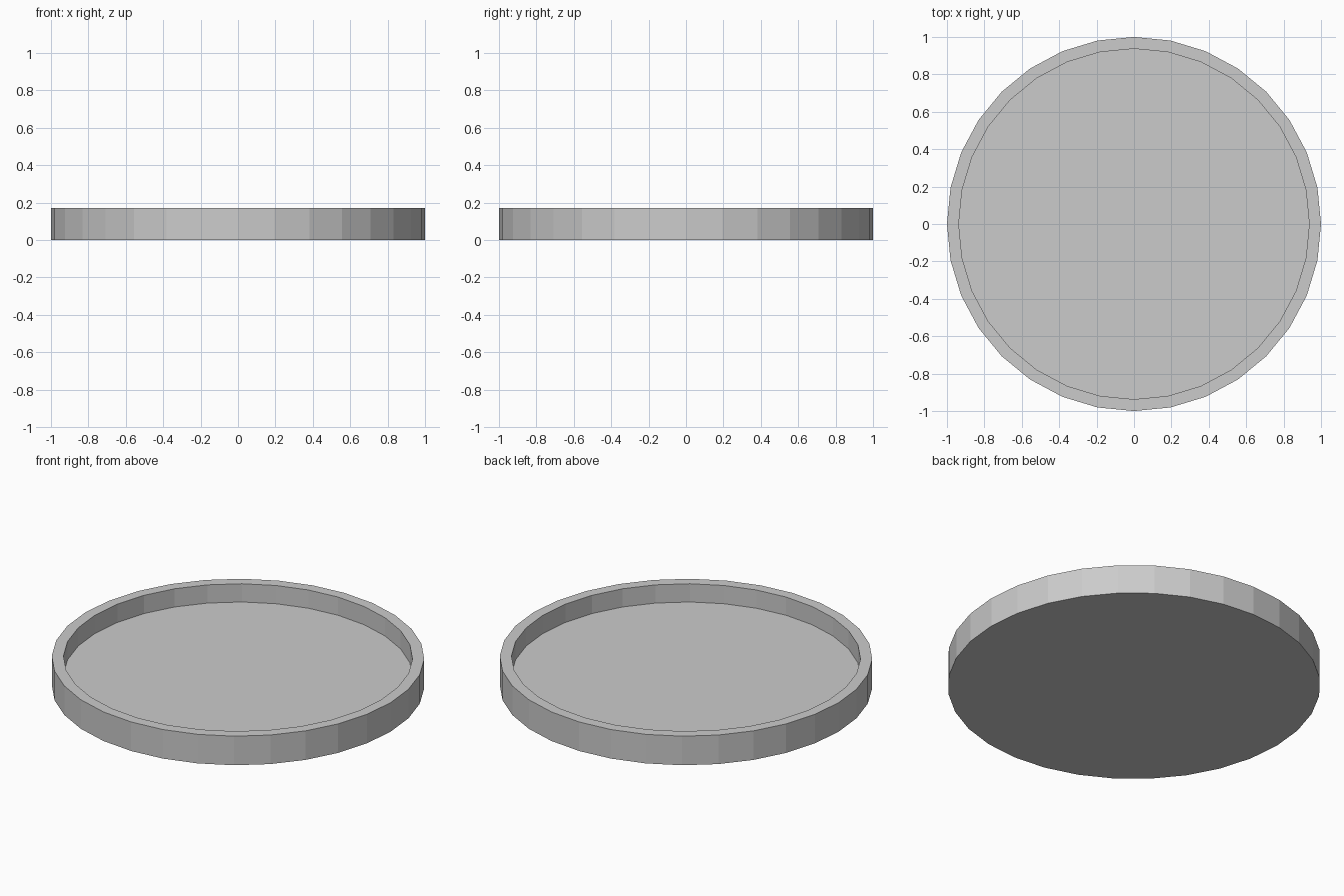
import bpy, bmesh
from math import cos, sin, tau

if "Cube" in bpy.data.objects:
    bpy.data.objects.remove(bpy.data.objects["Cube"])

SIDES = 32
# Tray cross-section (radius, height): outer bottom, outer rim, inner rim, floor edge
PROFILE = [(1.0, 0.0), (1.0, 0.172), (0.937, 0.172), (0.937, 0.064)]

bm = bmesh.new()
rings = [[bm.verts.new((r * cos(tau * i / SIDES), r * sin(tau * i / SIDES), z))
          for i in range(SIDES)] for r, z in PROFILE]

# Outer wall, rim and inner wall
for a, b in zip(rings, rings[1:]):
    for i in range(SIDES):
        j = (i + 1) % SIDES
        bm.faces.new((a[i], a[j], b[j], b[i]))

# Underside and tray floor
bm.faces.new(rings[0][::-1])
bm.faces.new(rings[-1])

mesh = bpy.data.meshes.new("round_tray")
bm.to_mesh(mesh)
bm.free()
bpy.context.collection.objects.link(bpy.data.objects.new("round_tray", mesh))
